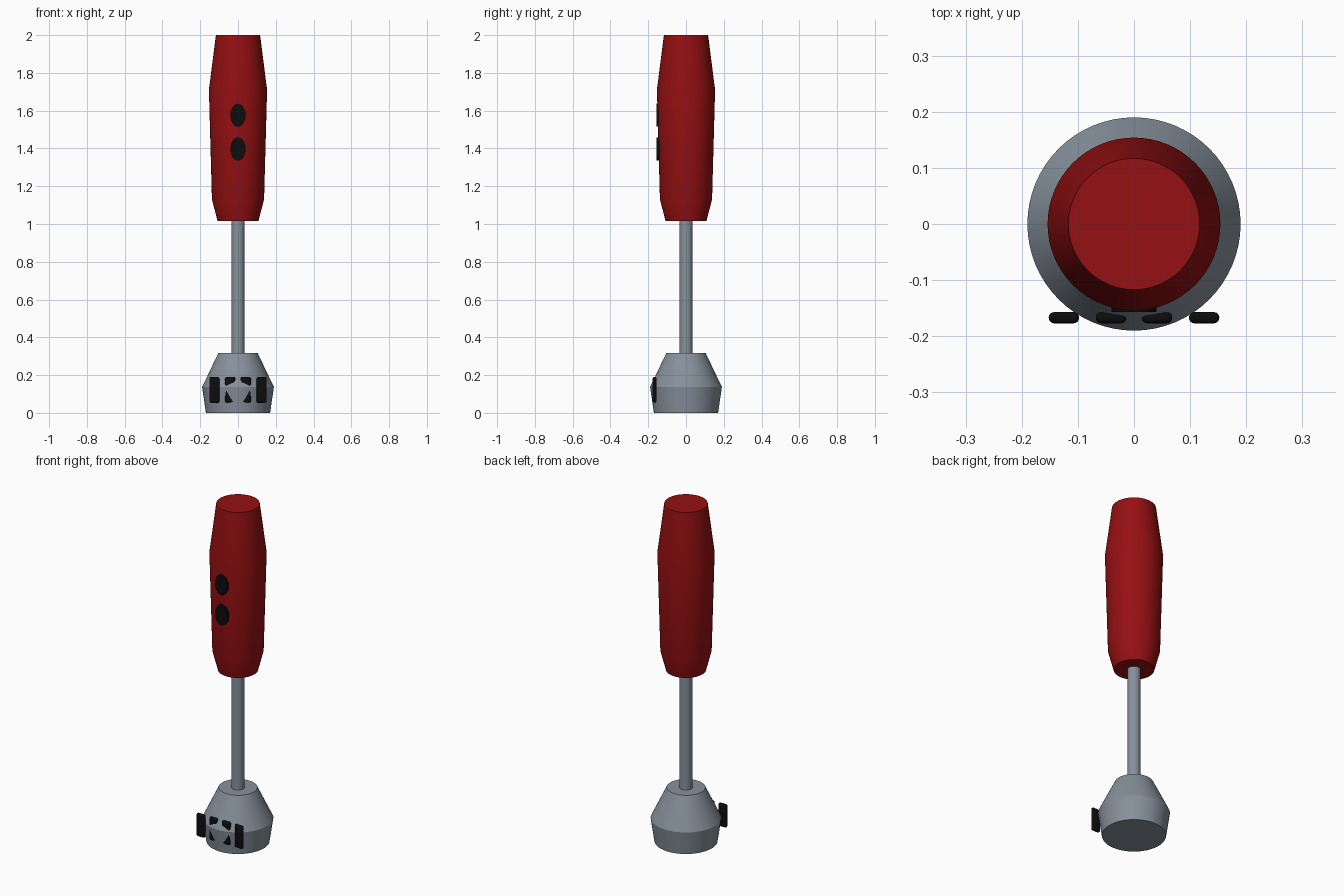
import bpy
import bmesh
import math
from mathutils import Matrix

if "Cube" in bpy.data.objects:
    bpy.data.objects.remove(bpy.data.objects["Cube"], do_unlink=True)


def material(name, rgb):
    mat = bpy.data.materials.new(name)
    mat.use_nodes = True
    mat.diffuse_color = (*rgb, 1)
    mat.node_tree.nodes["Principled BSDF"].inputs["Base Color"].default_value = (*rgb, 1)
    return mat


red = material("deep red", (0.30, 0.005, 0.006))
steel = material("brushed steel", (0.24, 0.28, 0.33))
black = material("black", (0.004, 0.004, 0.004))


def finish(name, bm, mat):
    """Turn a bmesh into a smooth object with sharp edges kept."""
    bmesh.ops.recalc_face_normals(bm, faces=bm.faces)
    mesh = bpy.data.meshes.new(name)
    bm.to_mesh(mesh)
    bm.free()
    mesh.materials.append(mat)
    obj = bpy.data.objects.new(name, mesh)
    bpy.context.collection.objects.link(obj)
    bpy.ops.object.select_all(action="DESELECT")
    obj.select_set(True)
    bpy.context.view_layer.objects.active = obj
    bpy.ops.object.shade_smooth_by_angle(angle=math.radians(30))
    return obj


def lathe(name, profile, mat, sides=64):
    """Capped solid of revolution from (radius, height) pairs."""
    bm = bmesh.new()
    rings = []
    for r, z in profile:
        angles = [math.tau * i / sides for i in range(sides)]
        rings.append([bm.verts.new((r * math.cos(a), r * math.sin(a), z)) for a in angles])
    for low, high in zip(rings, rings[1:]):
        for i in range(sides):
            j = (i + 1) % sides
            bm.faces.new((low[i], low[j], high[j], high[i]))
    bm.faces.new(rings[0])
    bm.faces.new(rings[-1])
    return finish(name, bm, mat)


def button(name, z):
    """Oval disc facing the front."""
    bm = bmesh.new()
    bmesh.ops.create_cone(bm, cap_ends=True, segments=48, radius1=1, radius2=1, depth=1)
    bm.transform(Matrix.Translation((0, -0.147, z))
                 @ Matrix.Diagonal((0.04, 0.02, 0.061, 1))
                 @ Matrix.Rotation(math.pi / 2, 4, "X"))
    return finish(name, bm, black)


def vent(name, x):
    """Upright rounded bar on the front of the bell."""
    bm = bmesh.new()
    bmesh.ops.create_cube(bm, size=1)
    bm.transform(Matrix.Translation((x, -0.167, 0.122)) @ Matrix.Diagonal((0.054, 0.02, 0.137, 1)))
    bmesh.ops.bevel(bm, geom=bm.edges[:], offset=0.0095, segments=4, profile=0.5, affect="EDGES")
    return finish(name, bm, black)


# Body
lathe("handle", [(0.108, 1.015), (0.138, 1.13), (0.154, 1.71), (0.117, 2.0)], red)
lathe("shaft", [(0.035, 0.30), (0.035, 1.03)], steel, 32)
lathe("blade_bell", [(0.17, 0), (0.19, 0.137), (0.104, 0.317)], steel)

# Controls
button("upper_button", 1.576)
button("lower_button", 1.397)

# Vents, mirrored left and right
for side, sign in (("left", 1), ("right", -1)):
    vent(f"inner_vent_{side}", sign * 0.041)
    vent(f"outer_vent_{side}", sign * 0.125)
